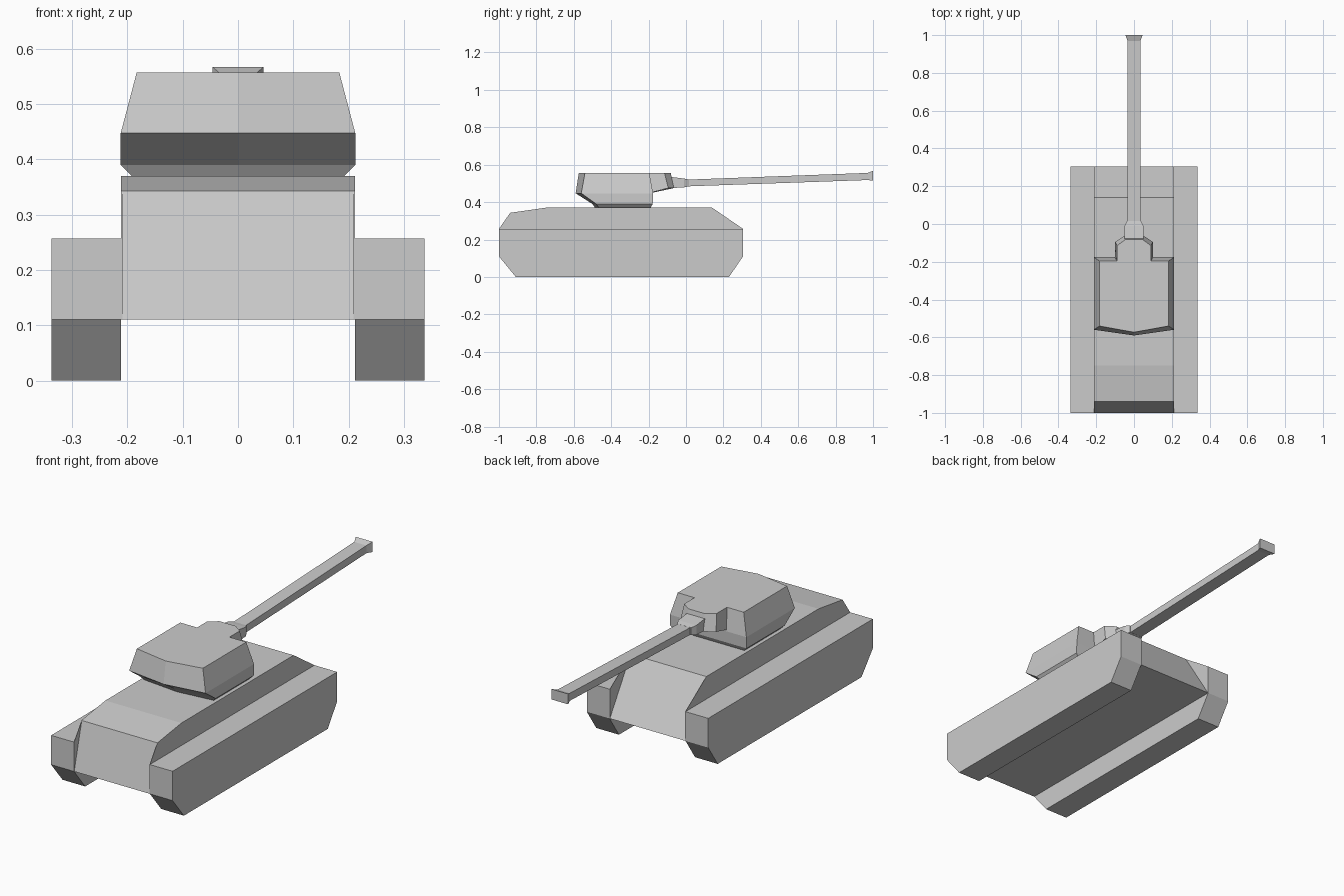
import bpy

if "Cube" in bpy.data.objects:
    bpy.data.objects.remove(bpy.data.objects["Cube"])


def loft(name, rings):
    """Skin a list of equal-length rings and cap both ends."""
    n = len(rings[0])
    verts = [p for ring in rings for p in ring]
    faces = [tuple(range(n)), tuple(range(len(verts) - n, len(verts)))]
    for r in range(len(rings) - 1):
        for i in range(n):
            j = (i + 1) % n
            faces.append((r * n + i, r * n + j, (r + 1) * n + j, (r + 1) * n + i))
    mesh = bpy.data.meshes.new(name)
    mesh.from_pydata(verts, [], faces)
    obj = bpy.data.objects.new(name, mesh)
    bpy.context.collection.objects.link(obj)
    # Consistent outward normals
    import bmesh
    bm = bmesh.new()
    bm.from_mesh(mesh)
    bmesh.ops.recalc_face_normals(bm, faces=bm.faces)
    bm.to_mesh(mesh)
    bm.free()
    return obj


def prism(name, profile, x0, x1, mirror=False):
    """Extrude a (y, z) side profile from x0 to x1."""
    obj = loft(name, [[(x, y, z) for y, z in profile] for x in (x0, x1)])
    if mirror:
        obj.modifiers.new("Mirror", 'MIRROR')
    return obj


# Tracks
prism("track", [(-1, 0.257), (-1, 0.11), (-0.91, 0), (0.23, 0),
                (0.305, 0.11), (0.305, 0.257)], 0.211, 0.337, mirror=True)

# Hull with sloped end plates
prism("hull", [(-1, 0.11), (-0.94, 0.343), (-0.75, 0.37),
               (0.14, 0.37), (0.305, 0.11)], -0.211, 0.211)

# Thin cheeks closing the gap between end plates and tracks
prism("front_cheek", [(-1, 0.11), (-1, 0.257), (-0.94, 0.343)],
      0.209, 0.211, mirror=True)
prism("rear_cheek", [(0.305, 0.11), (0.305, 0.257), (0.14, 0.37)],
      0.209, 0.211, mirror=True)


# Turret: wedge-nosed rings (half width, nose y, corner y, rear y, z)
def turret_ring(h, nose, corner, rear, z):
    return [(0, nose, z), (h, corner, z), (h, rear, z), (-h, rear, z), (-h, corner, z)]


loft("turret", [turret_ring(*r) for r in (
    (0.190, -0.485, -0.465, -0.190, 0.368),
    (0.212, -0.500, -0.480, -0.178, 0.390),
    (0.212, -0.590, -0.560, -0.176, 0.447),
    (0.183, -0.573, -0.540, -0.196, 0.557))])


# Gun mount: chamfered block on the turret's rear face
def mount_ring(half, chamfer, side_y, end_y, z_in, z_out):
    pts = [(half, -0.25, z_in), (half, side_y, z_out), (chamfer, end_y, z_out)]
    return pts + [(-x, y, z) for x, y, z in reversed(pts)]


loft("gun_mount", [mount_ring(0.10, 0.055, -0.095, -0.065, 0.435, 0.475),
                   mount_ring(0.09, 0.045, -0.115, -0.082, 0.557, 0.557)])


# Gun: square sections (y, half width, bottom, top)
def square(y, w, z0, z1):
    return [(-w, y, z0), (w, y, z0), (w, y, z1), (-w, y, z1)]


loft("gun_collar", [square(*s) for s in (
    (-0.10, 0.05, 0.474, 0.537), (-0.01, 0.05, 0.479, 0.526),
    (0.015, 0.038, 0.484, 0.521))])
loft("gun_barrel", [square(*s) for s in (
    (0.0, 0.034, 0.484, 0.520), (0.97, 0.034, 0.518, 0.556),
    (1.0, 0.046, 0.515, 0.567))])
